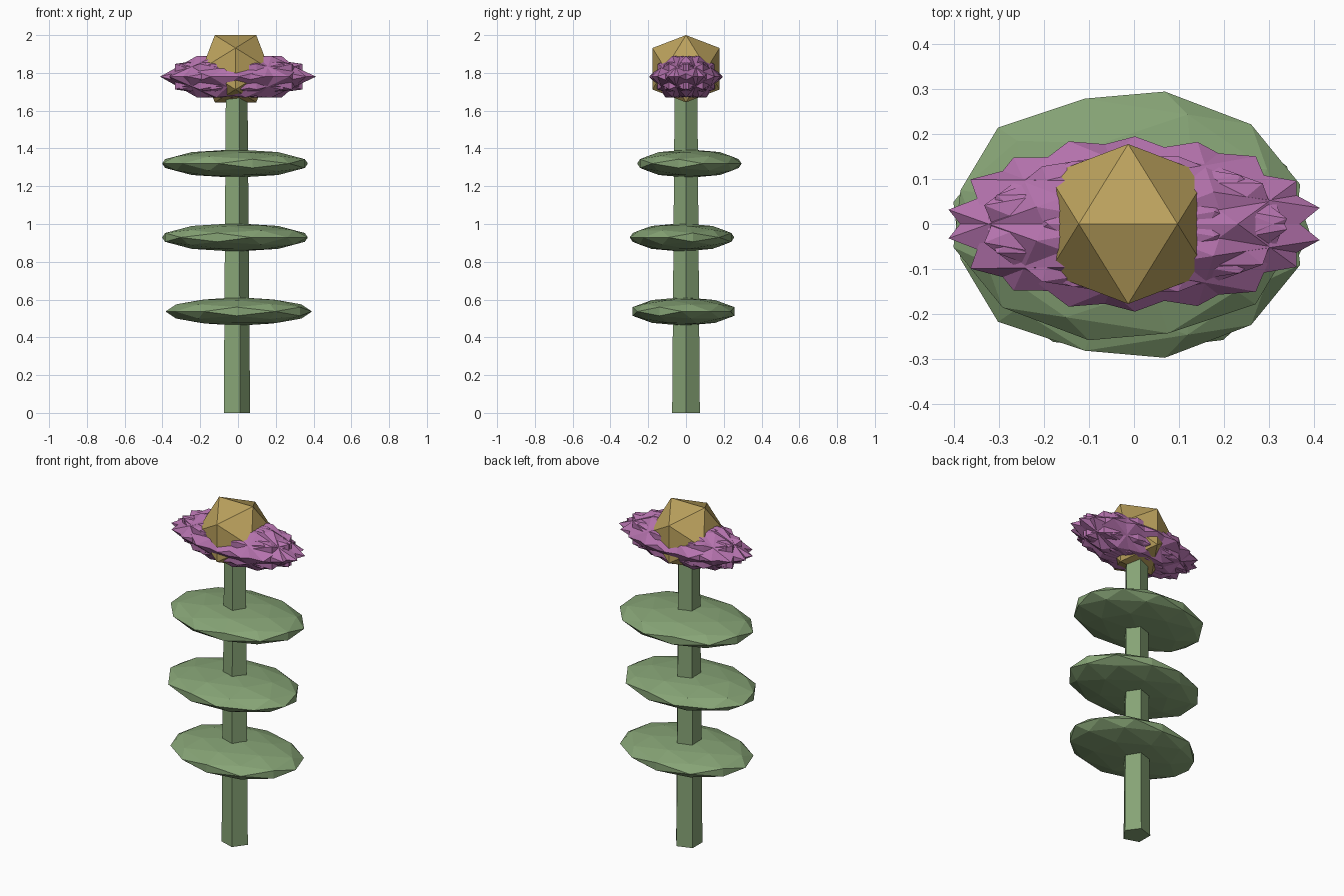
import bpy, bmesh
from math import radians, cos, sin, sqrt
from mathutils import Vector, Matrix

if "Cube" in bpy.data.objects:
    bpy.data.objects.remove(bpy.data.objects["Cube"])

PHI = (1 + sqrt(5)) / 2


def material(name, color):
    m = bpy.data.materials.new(name)
    m.diffuse_color = (*color, 1)
    m.use_nodes = True
    m.node_tree.nodes["Principled BSDF"].inputs["Base Color"].default_value = m.diffuse_color
    return m


green = material("leaf_green", (0.24, 0.37, 0.18))
purple = material("petal_purple", (0.46, 0.17, 0.42))
gold = material("heart_gold", (0.50, 0.36, 0.11))


def finish(name, bm, mat):
    bmesh.ops.recalc_face_normals(bm, faces=bm.faces)
    me = bpy.data.meshes.new(name)
    bm.to_mesh(me)
    bm.free()
    me.materials.append(mat)
    ob = bpy.data.objects.new(name, me)
    bpy.context.collection.objects.link(ob)
    return ob


def ico(name, center, size, spin, mat, fine=False):
    """Edge-up icosahedron, spun about z, then stretched and moved."""
    pts = []
    for a in (1, -1):
        for b in (PHI, -PHI):
            pts += [Vector((b, a, 0)), Vector((0, b, a)), Vector((a, 0, b))]
    if fine:  # one subdivision: add the edge midpoints
        pts += [(p + q) / 2 for i, p in enumerate(pts) for q in pts[:i]
                if (p - q).length < 2.1]
    m = (Matrix.Translation(center) @ Matrix.Diagonal((*size, 1))
         @ Matrix.Rotation(radians(spin), 4, 'Z'))
    bm = bmesh.new()
    for p in pts:
        bm.verts.new(m @ p.normalized())
    bmesh.ops.convex_hull(bm, input=bm.verts)
    return finish(name, bm, mat)


CX = -0.013  # stem axis

# Five-sided tapering stem
bm = bmesh.new()
bmesh.ops.create_cone(bm, cap_ends=True, segments=5, radius1=0.077, radius2=0.063,
                      depth=1.75, matrix=Matrix.Translation((CX, 0, 0.875)))
top = max(bm.verts, key=lambda v: v.co.x)
turn = Vector((top.co.x - CX, top.co.y)).angle_signed(Vector((1, 0)))
bmesh.ops.rotate(bm, verts=bm.verts, cent=(CX, 0, 0),
                 matrix=Matrix.Rotation(-turn, 3, 'Z'))
finish("stem", bm, green)

# Three disc-like leaves
for i, (x, y, z, sx, spin) in enumerate([(0.004, -0.013, 0.537, 0.388, 30),
                                         (-0.016, -0.021, 0.929, 0.398, -46),
                                         (-0.016, 0.018, 1.32, 0.398, 46)]):
    ico(f"leaf_{i + 1}", (x, y, z), (sx, 0.283, 0.075), spin, green, fine=True)

# Nine overlapping petals fanned round the head
for i in range(9):
    a = radians(40 * i)
    ico(f"petal_{i + 1}", (0.02 * cos(a), 0.015 * sin(a), 1.78),
        (0.402, 0.182, 0.129), 40 * i, purple)

# Faceted flower heart
ico("flower_heart", (CX, 0, 1.822), (0.209, 0.209, 0.209), 0, gold)
